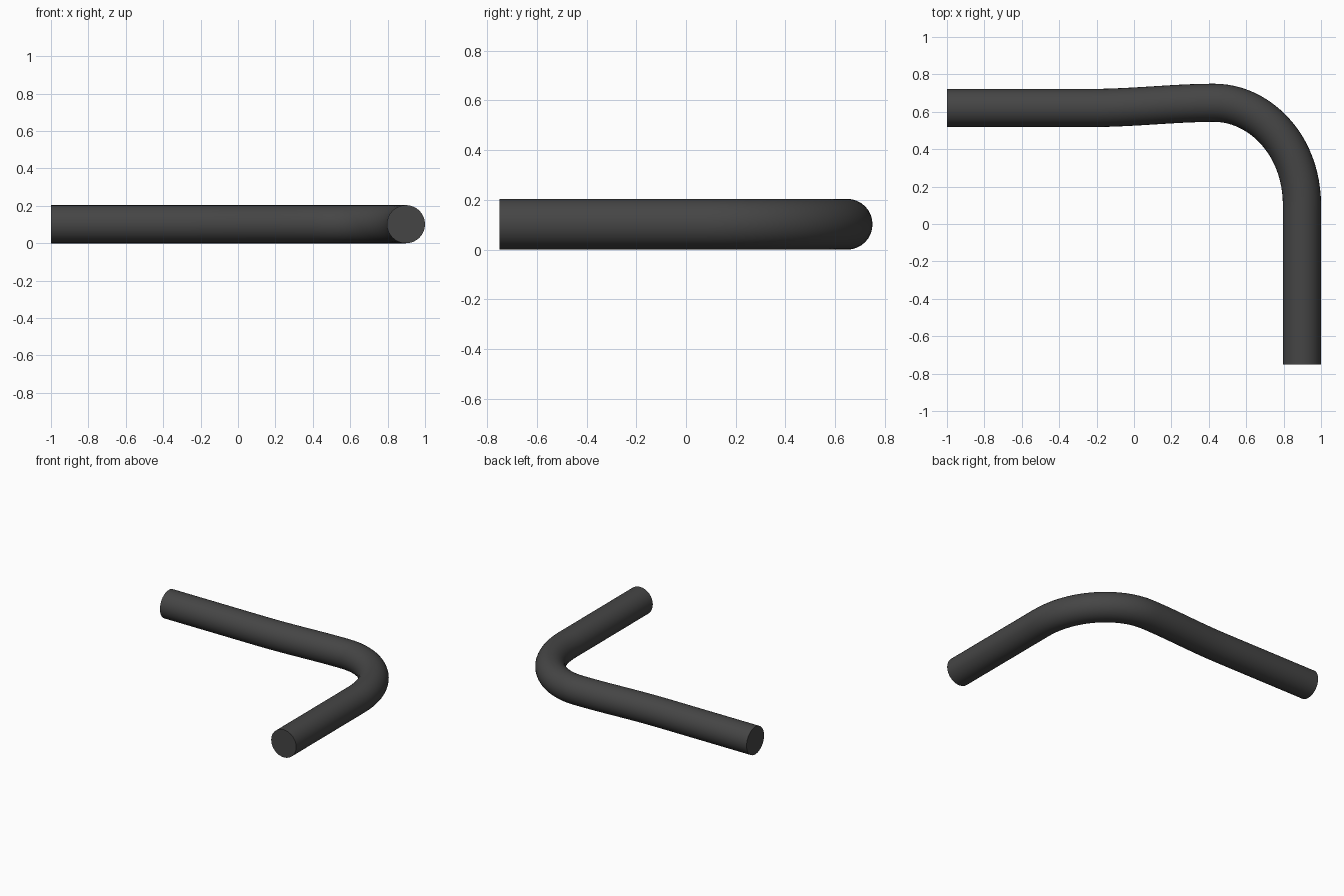
import bpy, math

if "Cube" in bpy.data.objects:
    bpy.data.objects.remove(bpy.data.objects["Cube"])

R = 0.102

# Centreline: (point, incoming handle length, outgoing handle length, direction)
path = [
    ((-1.0, 0.62), 0.2, 0.2, (1, 0)),
    ((-0.25, 0.62), 0.2, 0.25, (1, 0)),
    ((0.43, 0.648), 0.22, 0.235, (1, 0)),
    ((0.898, 0.10), 0.33, 0.2, (0, -1)),
    ((0.898, -0.75), 0.2, 0.2, (0, -1)),
]

# Bent pipe swept along the centreline
curve = bpy.data.curves.new("bent_pipe", 'CURVE')
curve.dimensions = '3D'
curve.resolution_u = 24
curve.bevel_depth = R
curve.bevel_resolution = 14
curve.use_fill_caps = True
spline = curve.splines.new('BEZIER')
spline.bezier_points.add(len(path) - 1)
for bp, ((x, y), h_in, h_out, (dx, dy)) in zip(spline.bezier_points, path):
    bp.handle_left_type = bp.handle_right_type = 'FREE'
    bp.co = (x, y, R)
    bp.handle_left = (x - dx * h_in, y - dy * h_in, R)
    bp.handle_right = (x + dx * h_out, y + dy * h_out, R)

pipe = bpy.data.objects.new("bent_pipe", curve)
bpy.context.collection.objects.link(pipe)
bpy.context.view_layer.objects.active = pipe
pipe.select_set(True)
bpy.ops.object.convert(target='MESH')
pipe = bpy.context.object

# Weld the end caps to the tube, then smooth with sharp rims
bpy.ops.object.mode_set(mode='EDIT')
bpy.ops.mesh.select_all(action='SELECT')
bpy.ops.mesh.remove_doubles(threshold=0.0001)
bpy.ops.mesh.normals_make_consistent(inside=False)
bpy.ops.object.mode_set(mode='OBJECT')
bpy.ops.object.shade_smooth_by_angle(angle=math.radians(40))

# Dark rubber colour
mat = bpy.data.materials.new("dark_grey")
mat.diffuse_color = (0.06, 0.06, 0.06, 1)
mat.use_nodes = True
mat.node_tree.nodes["Principled BSDF"].inputs["Base Color"].default_value = mat.diffuse_color
pipe.data.materials.clear()
pipe.data.materials.append(mat)
